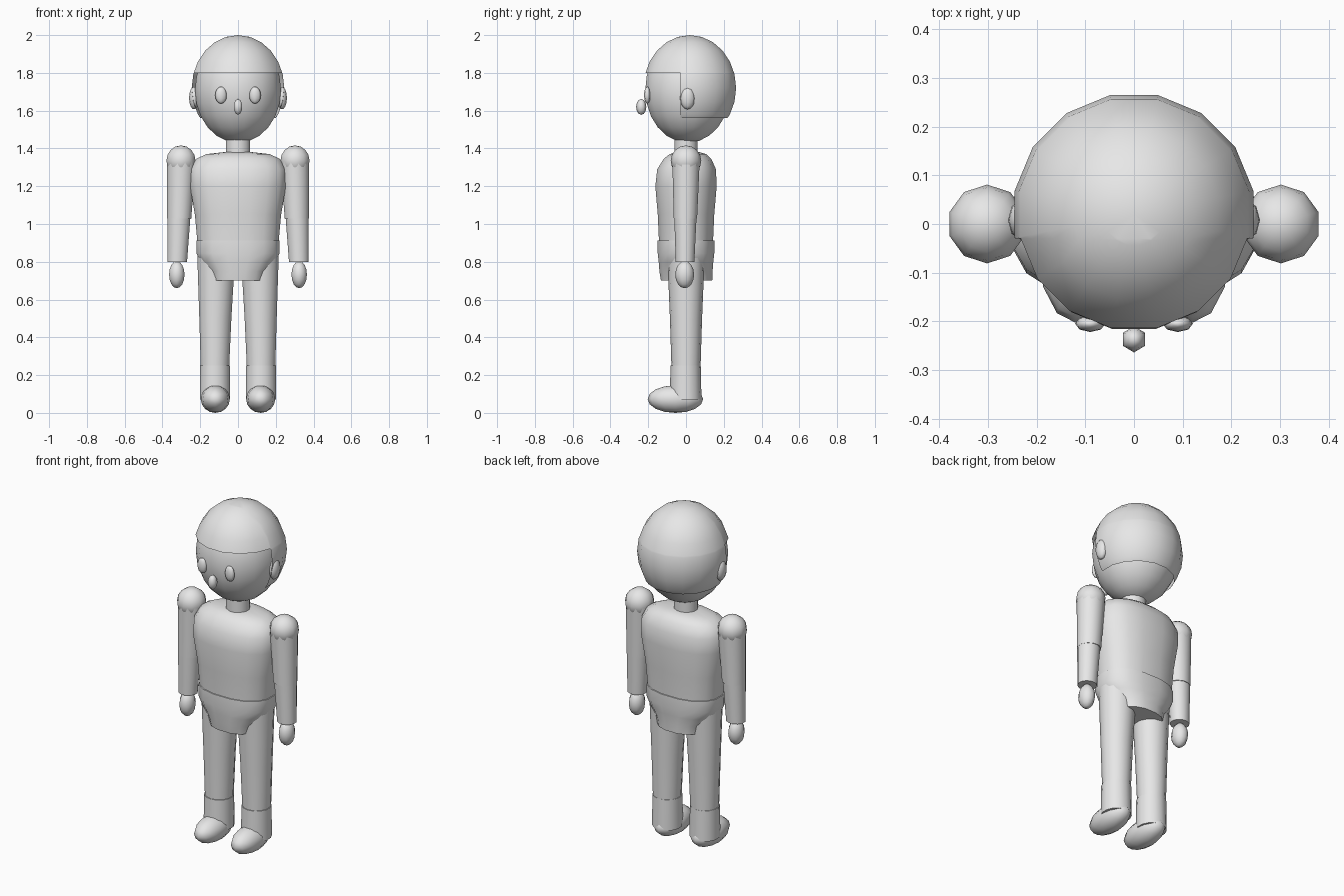
import bpy, bmesh, math
from mathutils import Matrix, Vector

if "Cube" in bpy.data.objects:
    bpy.data.objects.remove(bpy.data.objects["Cube"])

grey = bpy.data.materials.new("plain grey")
grey.diffuse_color = (0.8, 0.8, 0.8, 1)
grey.use_nodes = True
grey.node_tree.nodes["Principled BSDF"].inputs["Base Color"].default_value = grey.diffuse_color


def finish(bm, name, angle=50):
    """Turn a bmesh into a smooth grey object with sharp hard edges."""
    bmesh.ops.recalc_face_normals(bm, faces=bm.faces)
    me = bpy.data.meshes.new(name)
    bm.to_mesh(me)
    bm.free()
    me.materials.append(grey)
    ob = bpy.data.objects.new(name, me)
    bpy.context.collection.objects.link(ob)
    bpy.ops.object.select_all(action='DESELECT')
    ob.select_set(True)
    bpy.context.view_layer.objects.active = ob
    bpy.ops.object.shade_smooth_by_angle(angle=math.radians(angle))
    return ob


def ball_mesh(c, r, seg, rings, turn=0.0):
    bm = bmesh.new()
    m = (Matrix.Translation(c) @ Matrix.Diagonal((*r, 1))
         @ Matrix.Rotation(turn, 4, 'Z'))
    bmesh.ops.create_uvsphere(bm, u_segments=seg, v_segments=rings, radius=1, matrix=m)
    return bm


def ball(name, c, r, seg=10, rings=8, turn=0.0):
    return finish(ball_mesh(c, r, seg, rings, turn), name, 75)


def loft(name, rings, seg=16, power=2.0, angle=50):
    """Capped stack of rounded sections: (z, centre x, centre y, radius x, radius y)."""
    bm = bmesh.new()
    rows = []
    for z, cx, cy, rx, ry in rings:
        row = []
        for i in range(seg):
            a = 2 * math.pi * (i + 0.5) / seg
            c, s = math.cos(a), math.sin(a)
            x = math.copysign(abs(c) ** (2 / power), c) * rx
            y = math.copysign(abs(s) ** (2 / power), s) * ry
            row.append(bm.verts.new((cx + x, cy + y, z)))
        rows.append(row)
    for a, b in zip(rows, rows[1:]):
        for i in range(seg):
            j = (i + 1) % seg
            bm.faces.new((a[i], a[j], b[j], b[i]))
    bm.faces.new(rows[0])
    bm.faces.new(rows[-1])
    return finish(bm, name, angle)


# Head and neck
half = math.pi / 16
ball("head", (0, 0.01, 1.71), (0.232, 0.23, 0.28), 16, 12, half)
loft("neck", [(1.33, 0, 0, 0.066, 0.062), (1.46, 0, 0, 0.066, 0.062)], 12)

# Hair shell: open around the face and cut level at the nape
hair = ball_mesh((0, 0.02, 1.72), (0.25, 0.25, 0.28), 16, 12, half)
for co, no in (((0, 0, 1.56), (0, 0, 1)), ((0, 0, 1.8), (0, 0, 1)), ((0, -0.03, 0), (0, 1, 0))):
    bmesh.ops.bisect_plane(hair, geom=hair.verts[:] + hair.edges[:] + hair.faces[:],
                           plane_co=Vector(co), plane_no=Vector(no))
gone = []
for f in hair.faces:
    c = f.calc_center_median()
    if c.z < 1.56 or (c.z < 1.8 and c.y < -0.03):
        gone.append(f)
bmesh.ops.delete(hair, geom=gone, context='FACES')
finish(hair, "hair", 75)

# Nose
ball("nose", (0, -0.237, 1.62), (0.026, 0.027, 0.042), 6, 6)

# Torso and hips
loft("torso", [(0.90, 0, 0, 0.218, 0.145), (1.05, 0, 0, 0.232, 0.152),
               (1.20, 0, 0, 0.258, 0.165), (1.29, 0, 0.003, 0.258, 0.158),
               (1.345, 0, 0.008, 0.225, 0.128), (1.37, 0, 0.01, 0.17, 0.098),
               (1.38, 0, 0.01, 0.08, 0.065)], 16, 2.4)
loft("hips", [(0.70, 0, 0.003, 0.148, 0.138), (0.75, 0, 0, 0.160, 0.143),
              (0.80, 0, 0, 0.200, 0.147), (0.845, 0, 0, 0.224, 0.152),
              (0.912, 0, 0, 0.224, 0.152)], 16, 2.4)

for s, side in ((-1, "left"), (1, "right")):
    # Eyes and ears
    ball(side + "_eye", (s * 0.09, -0.205, 1.682), (0.031, 0.017, 0.045), 8, 8)
    ball(side + "_ear", (s * 0.233, 0.008, 1.667), (0.026, 0.04, 0.06), 8, 8)

    # Arms
    ball(side + "_shoulder", (s * 0.302, 0, 1.335), (0.081, 0.081, 0.081), 10, 8)
    loft(side + "_upper_arm", [(1.03, s * 0.311, -0.003, 0.066, 0.064),
                               (1.335, s * 0.300, 0, 0.078, 0.075)], 12)
    loft(side + "_forearm", [(0.80, s * 0.322, -0.005, 0.054, 0.051),
                             (1.06, s * 0.312, -0.003, 0.064, 0.062)], 12)
    ball(side + "_hand", (s * 0.324, -0.007, 0.732), (0.043, 0.05, 0.072), 10, 8)

    # Legs
    loft(side + "_leg", [(0.24, s * 0.122, 0, 0.077, 0.077), (0.50, s * 0.120, 0, 0.087, 0.085),
                         (0.86, s * 0.115, 0, 0.104, 0.100)], 14)

    # Boots
    loft(side + "_boot", [(0.07, s * 0.122, -0.002, 0.082, 0.084),
                          (0.25, s * 0.122, -0.002, 0.081, 0.080)], 14)
    ball(side + "_foot", (s * 0.120, -0.056, 0.073), (0.077, 0.147, 0.073), 12, 8)
